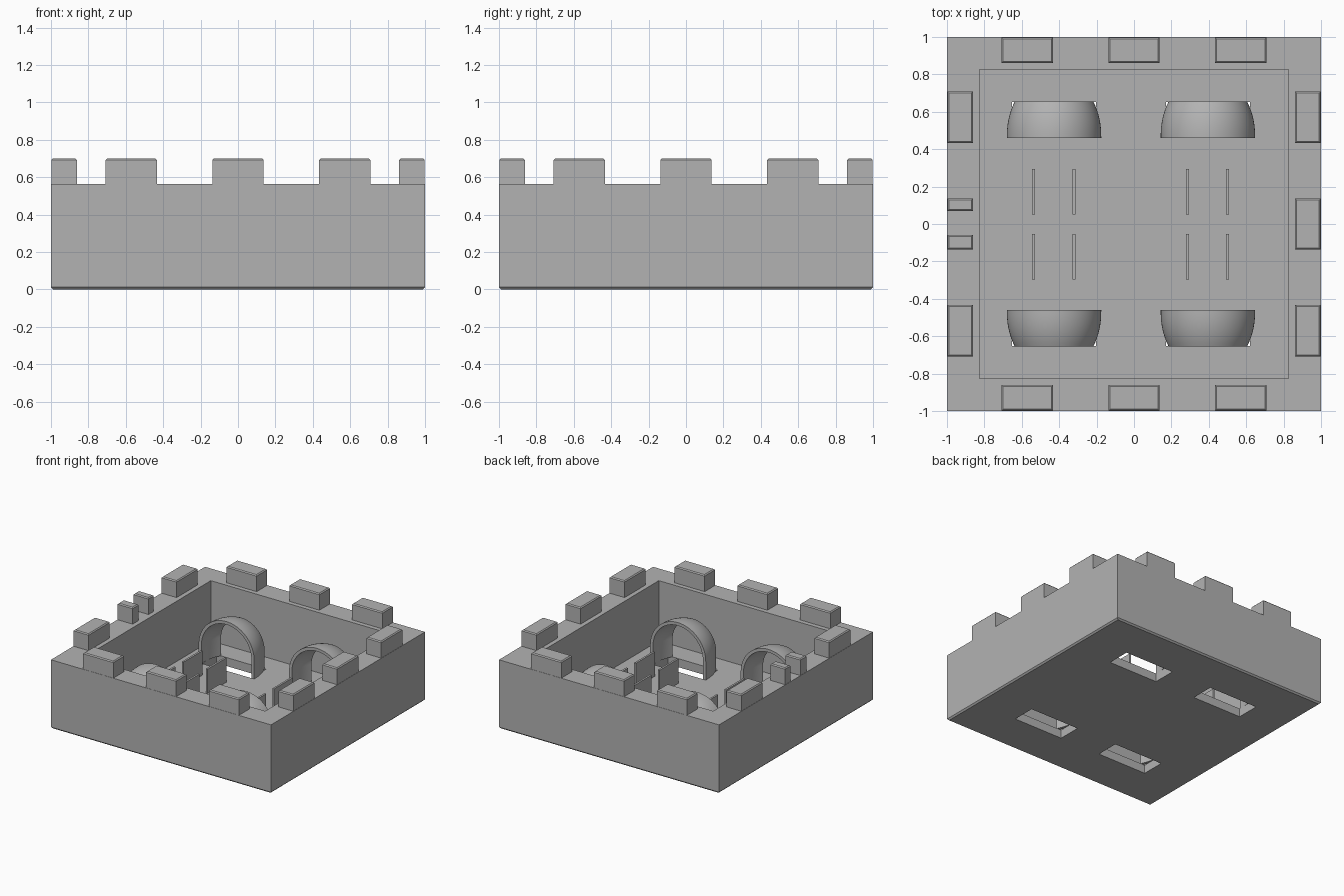
import bpy, bmesh, math
from mathutils import Matrix, Vector

if "Cube" in bpy.data.objects:
    bpy.data.objects.remove(bpy.data.objects["Cube"])

grey = bpy.data.materials.new("plain grey")
grey.diffuse_color = (0.45, 0.45, 0.45, 1)
grey.use_nodes = True
grey.node_tree.nodes["Principled BSDF"].inputs["Base Color"].default_value = grey.diffuse_color

FLOOR, WALL, TOP = 0.07, 0.565, 0.70


def finish(bm, name):
    bmesh.ops.recalc_face_normals(bm, faces=bm.faces)
    me = bpy.data.meshes.new(name)
    bm.to_mesh(me)
    bm.free()
    me.materials.append(grey)
    ob = bpy.data.objects.new(name, me)
    bpy.context.collection.objects.link(ob)
    return ob


def box(name, lo, hi, bevel=0, bevel_z=None):
    """Box between two corners; optionally chamfer the edge loop at height bevel_z."""
    bm = bmesh.new()
    lo, hi = Vector(lo), Vector(hi)
    bmesh.ops.create_cube(bm, size=1, matrix=Matrix.Translation((lo + hi) / 2)
                          @ Matrix.Diagonal((*(hi - lo), 1)))
    if bevel:
        edges = [e for e in bm.edges if all(abs(v.co.z - bevel_z) < 1e-4 for v in e.verts)]
        bmesh.ops.bevel(bm, geom=edges, offset=bevel, segments=1, affect='EDGES')
    return finish(bm, name)


# Tray with a cavity and four floor slots
tray = box("tray", (-1, -1, 0), (1, 1, WALL), 0.012, 0)
cutters = [box("cavity_cutter", (-0.825, -0.825, FLOOR), (0.825, 0.825, 1))]
ARCH_X = (-0.4275, 0.395)
for cx in ARCH_X:
    for s in (-1, 1):
        ys = sorted((s * 0.46, s * 0.652))
        cutters.append(box("slot_cutter", (cx - 0.225, ys[0], -0.1), (cx + 0.225, ys[1], 0.2)))
for c in cutters:
    m = tray.modifiers.new("cut", 'BOOLEAN')
    m.operation, m.solver, m.object = 'DIFFERENCE', 'EXACT', c
    bpy.context.view_layer.objects.active = tray
    bpy.ops.object.modifier_apply(modifier=m.name)
    bpy.data.objects.remove(c)

# Battlement blocks: three per side, the middle left one split in two
for c in (-0.571, 0, 0.571):
    a, b = c - 0.137, c + 0.137
    for s in (-1, 1):
        lo, hi = sorted((s * 0.862, s * 0.998))
        box("battlement_y", (a, lo, WALL), (b, hi, TOP), 0.008, TOP)
        spans = [(a, -0.06), (0.07, b)] if (c == 0 and s < 0) else [(a, b)]
        for y0, y1 in spans:
            box("battlement_x", (lo, y0, WALL), (hi, y1, TOP), 0.008, TOP)


# Wheel arches: thin rounded hoops on straight legs, narrowing towards the outer walls
def arch(cx, side):
    n, rows, thick, zc = 32, 10, 0.025, 0.222
    bm = bmesh.new()

    def ring(r, y):
        pts = [(r, FLOOR)]
        pts += [(r * math.cos(math.pi * i / n), zc + r * math.sin(math.pi * i / n))
                for i in range(n + 1)]
        pts.append((-r, FLOOR))
        return [bm.verts.new((cx + x, side * y, z)) for x, z in pts]

    prof = [(0.2525 - 0.0425 * (j / rows) ** 2.3, 0.46 + 0.195 * j / rows)
            for j in range(rows + 1)]
    loop = [ring(r, y) for r, y in prof] + [ring(r - thick, y) for r, y in reversed(prof)]
    for p, q in zip(loop, loop[1:] + loop[:1]):
        for i in range(len(p) - 1):
            bm.faces.new((p[i], p[i + 1], q[i + 1], q[i]))
    for i in (0, -1):
        bm.faces.new([r[i] for r in loop])
    ob = finish(bm, "wheel_arch")
    bpy.ops.object.select_all(action='DESELECT')
    ob.select_set(True)
    bpy.context.view_layer.objects.active = ob
    bpy.ops.object.shade_smooth_by_angle(angle=math.radians(35))


for cx in ARCH_X:
    for s in (-1, 1):
        arch(cx, s)

# Thin upright plates between the arches
for x in (-0.538, -0.32, 0.285, 0.5):
    for y0, y1 in ((-0.298, -0.053), (0.05, 0.295)):
        box("upright_plate", (x - 0.008, y0, FLOOR - 0.005), (x + 0.008, y1, 0.27))
